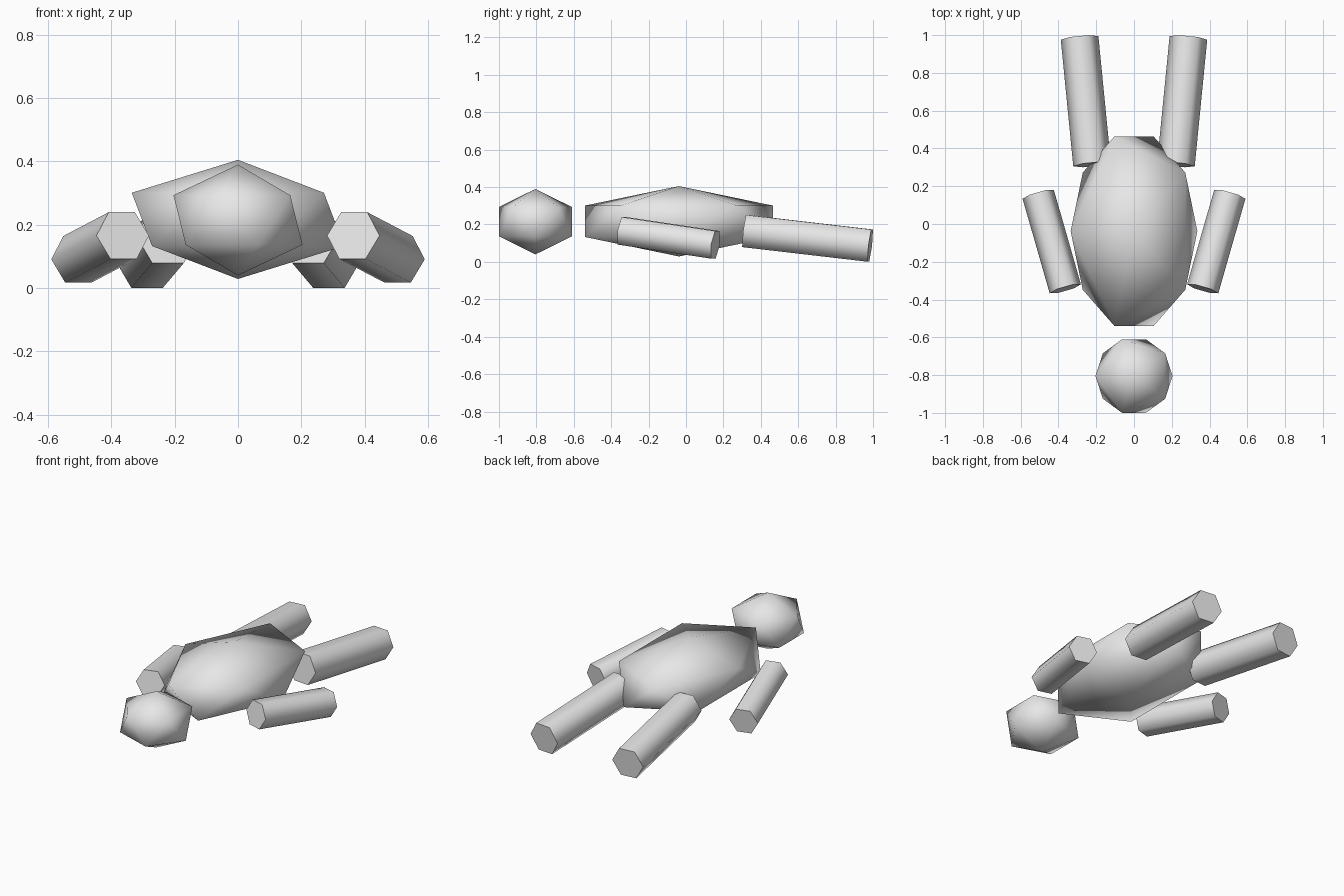
import bpy
import math
from mathutils import Matrix, Vector

cube = bpy.data.objects.get("Cube")
if cube:
    bpy.data.objects.remove(cube, do_unlink=True)

grey = bpy.data.materials.new("light grey")
grey.use_nodes = True
colour = (0.8, 0.8, 0.8, 1)
grey.diffuse_color = colour
grey.node_tree.nodes["Principled BSDF"].inputs["Base Color"].default_value = colour


def blob(name, centre, radii):
    """Smooth icosahedron stretched to the given radii."""
    bpy.ops.mesh.primitive_ico_sphere_add(
        subdivisions=1, radius=1, location=centre, rotation=(0, 0, math.pi))
    part = bpy.context.object
    part.name = name
    part.scale = radii
    bpy.ops.object.transform_apply(location=False, rotation=True, scale=True)
    bpy.ops.object.shade_smooth()
    part.data.materials.append(grey)


def limb(name, start, end, radius):
    """Six-sided rod with flat caps, one pair of corners held level."""
    start, end = Vector(start), Vector(end)
    axis = end - start
    bpy.ops.mesh.primitive_cylinder_add(vertices=6, radius=radius, depth=axis.length)
    part = bpy.context.object
    part.name = name
    along = axis.normalized()
    level = Vector((0, 0, 1)).cross(along).normalized()
    across = level.cross(along)
    turn = Matrix((across, level, along)).transposed().to_4x4()
    part.matrix_world = Matrix.Translation((start + end) / 2) @ turn
    # Smooth sides, sharp cap rims
    bpy.ops.object.shade_smooth_by_angle(angle=math.radians(70))
    part.data.materials.append(grey)


# Head and torso
blob("head", (0, -0.805, 0.215), (0.228, 0.229, 0.175))
blob("torso", (0, -0.038, 0.217), (0.375, 0.59, 0.188))

# Front and back limbs on both sides
for side, sign in (("left", 1), ("right", -1)):
    limb(side + "_arm", (sign * 0.364, -0.343, 0.166), (sign * 0.507, 0.157, 0.091), 0.086)
    limb(side + "_leg", (sign * 0.222, 0.315, 0.165), (sign * 0.288, 0.985, 0.087), 0.1)
